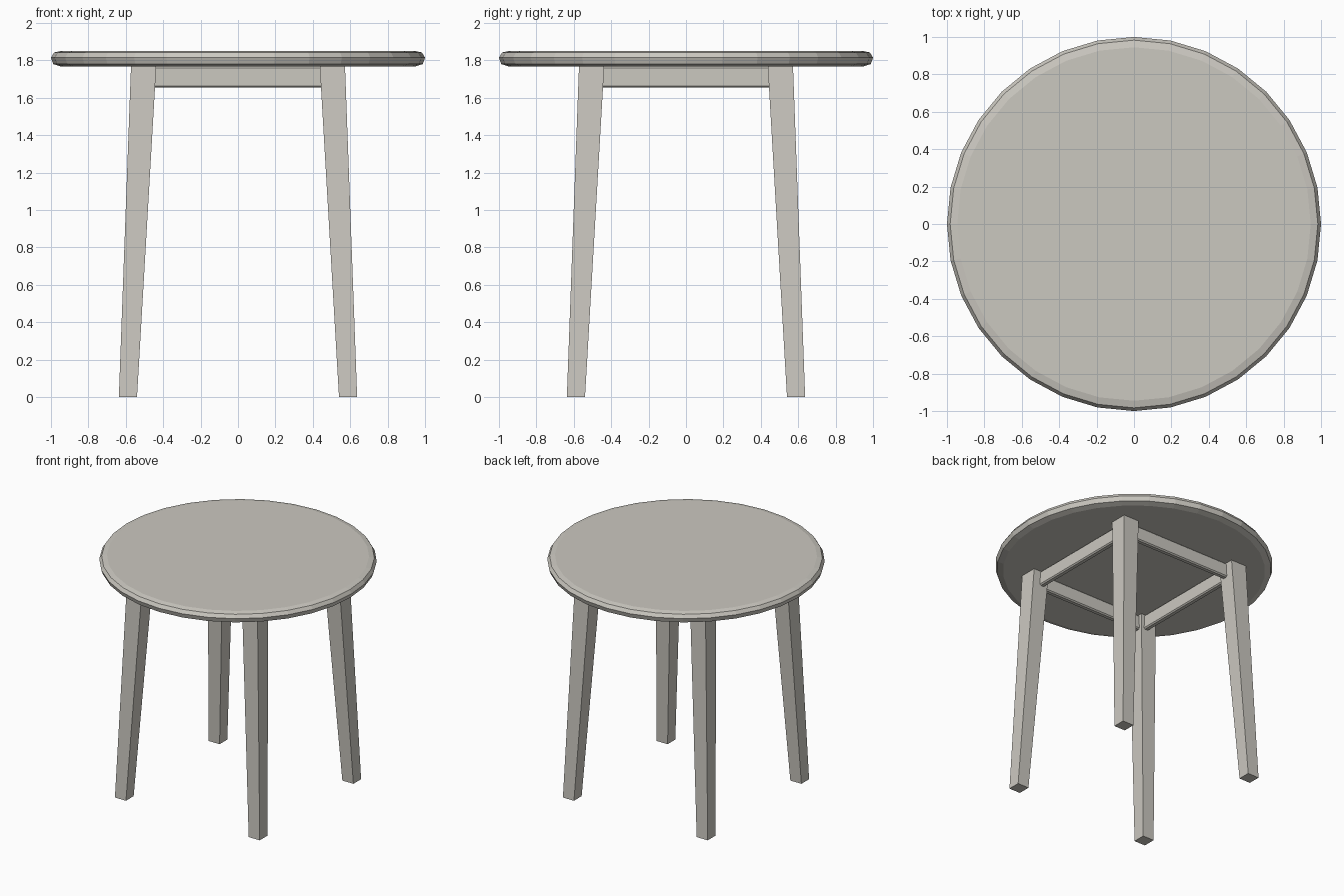
import bpy, bmesh, math
from mathutils import Vector

if "Cube" in bpy.data.objects:
    bpy.data.objects.remove(bpy.data.objects["Cube"])

mat = bpy.data.materials.new("warm grey wood")
mat.diffuse_color = (0.60, 0.58, 0.53, 1)
mat.use_nodes = True
mat.node_tree.nodes["Principled BSDF"].inputs["Base Color"].default_value = mat.diffuse_color


def finish(name, bm):
    bmesh.ops.recalc_face_normals(bm, faces=bm.faces)
    me = bpy.data.meshes.new(name)
    bm.to_mesh(me)
    bm.free()
    me.materials.append(mat)
    ob = bpy.data.objects.new(name, me)
    bpy.context.collection.objects.link(ob)
    return ob


def loft(name, rings):
    """Skin a stack of equal-length vertex rings and cap both ends."""
    bm = bmesh.new()
    loops = [[bm.verts.new(p) for p in ring] for ring in rings]
    n = len(loops[0])
    for a, b in zip(loops, loops[1:]):
        for i in range(n):
            j = (i + 1) % n
            bm.faces.new((a[i], a[j], b[j], b[i]))
    bm.faces.new(loops[0][::-1])
    bm.faces.new(loops[-1])
    return finish(name, bm)


# Round top: 32 sides with a softened rim
def circle(r, z, n=32):
    return [Vector((r * math.cos(math.tau * i / n), r * math.sin(math.tau * i / n), z))
            for i in range(n)]


profile = [(0.945, 1.766), (0.988, 1.780), (1.0, 1.815), (0.983, 1.842), (0.945, 1.851)]
loft("table_top", [circle(r, z) for r, z in profile])


# Splayed, tapered square legs
def square(lo, hi, z, sx, sy):
    return [Vector((sx * x, sy * y, z)) for x, y in ((lo, lo), (hi, lo), (hi, hi), (lo, hi))]


for sy, fb in ((-1, "front"), (1, "back")):
    for sx, lr in ((-1, "left"), (1, "right")):
        loft(f"{fb}_{lr}_leg", [square(0.54, 0.637, 0, sx, sy),
                                square(0.437, 0.572, 1.772, sx, sy)])

# Thin apron rails between the legs, with bevelled long edges
for k, side in enumerate(("front", "right", "back", "left")):
    bm = bmesh.new()
    bmesh.ops.create_cube(bm, size=1)
    bmesh.ops.scale(bm, vec=(0.98, 0.045, 0.113), verts=bm.verts)
    long_edges = [e for e in bm.edges
                  if abs(e.verts[0].co.x - e.verts[1].co.x) > 0.5]
    bmesh.ops.bevel(bm, geom=long_edges, offset=0.009, segments=1, affect='EDGES')
    rail = finish(side + "_apron", bm)
    a = k * math.pi / 2
    rail.location = (0.49 * math.sin(a), -0.49 * math.cos(a), 1.711)
    rail.rotation_euler.z = a
